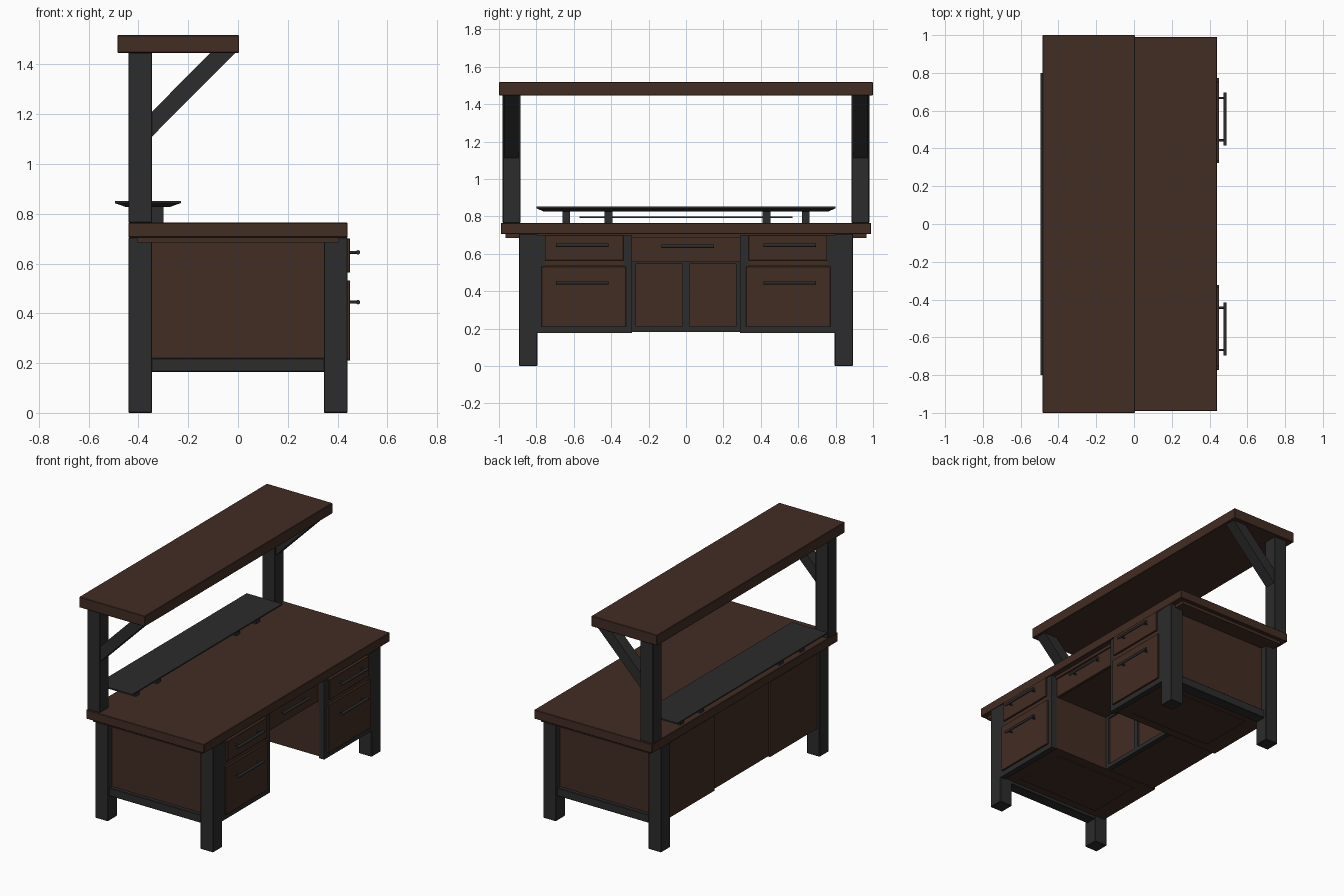
import bpy, bmesh, math
from mathutils import Vector

if "Cube" in bpy.data.objects:
    bpy.data.objects.remove(bpy.data.objects["Cube"])


def material(name, rgb):
    m = bpy.data.materials.new(name)
    m.diffuse_color = (*rgb, 1)
    m.use_nodes = True
    m.node_tree.nodes["Principled BSDF"].inputs["Base Color"].default_value = m.diffuse_color
    return m


WOOD = material("dark_walnut", (0.055, 0.026, 0.017))
METAL = material("charcoal_metal", (0.025, 0.025, 0.026))


def finish(name, bm, mat):
    bmesh.ops.recalc_face_normals(bm, faces=bm.faces)
    me = bpy.data.meshes.new(name)
    bm.to_mesh(me)
    bm.free()
    ob = bpy.data.objects.new(name, me)
    me.materials.append(mat)
    bpy.context.collection.objects.link(ob)
    return ob


def box(name, x, y, z, mat, bevel=0.0):
    """Box from (min, max) ranges on each axis."""
    y = sorted(y)
    bm = bmesh.new()
    bmesh.ops.create_cube(bm, size=1)
    for v in bm.verts:
        v.co = [(a + b) / 2 + c * (b - a) for (a, b), c in zip((x, y, z), v.co)]
    if bevel:
        bmesh.ops.bevel(bm, geom=bm.edges[:], offset=bevel, segments=1, affect='EDGES')
    return finish(name, bm, mat)


def prism(name, xz, y, mat):
    """Extrude an x/z profile along y."""
    bm = bmesh.new()
    f = bm.faces.new([bm.verts.new((px, y[0], pz)) for px, pz in xz])
    r = bmesh.ops.extrude_face_region(bm, geom=[f])
    for v in r["geom"]:
        if isinstance(v, bmesh.types.BMVert):
            v.co.y = y[1]
    return finish(name, bm, mat)


def rod(name, a, b, radius, mat):
    a, b = Vector(a), Vector(b)
    bm = bmesh.new()
    bmesh.ops.create_cone(bm, segments=12, radius1=radius, radius2=radius,
                          depth=(b - a).length, cap_ends=True)
    rot = (b - a).to_track_quat('Z', 'Y')
    for v in bm.verts:
        v.co = rot @ v.co + (a + b) / 2
    ob = finish(name, bm, mat)
    for p in ob.data.polygons:
        p.use_smooth = len(p.vertices) == 4
    return ob


def handle(name, x, y, z):
    """Bar pull with two stems; x is the drawer face."""
    rod(name + "_bar", (x + 0.033, y - 0.14, z), (x + 0.033, y + 0.14, z), 0.009, METAL)
    for i, d in enumerate((-0.112, 0.112)):
        rod(f"{name}_stem_{i}", (x - 0.005, y + d, z), (x + 0.033, y + d, z), 0.006, METAL)


# Desk top, its underside lip and the overhead shelf
box("desk_top", (-0.44, 0.44), (-0.99, 0.99), (0.705, 0.765), WOOD, 0.003)
box("desk_top_lip", (-0.405, 0.405), (-0.965, 0.965), (0.685, 0.706), WOOD)
box("overhead_shelf", (-0.485, 0.005), (-1, 1), (1.447, 1.518), WOOD, 0.003)

# Mirrored ends: legs, posts, braces, end panels, pedestals
for s, side in ((-1, "left"), (1, "right")):
    def m(a, b):
        return sorted((s * a, s * b))

    box(f"{side}_front_leg", (0.345, 0.44), m(0.795, 0.893), (0, 0.706), METAL, 0.003)
    box(f"{side}_back_leg", (-0.44, -0.345), m(0.795, 0.893), (0, 0.706), METAL, 0.003)
    box(f"{side}_shelf_post", (-0.44, -0.345), m(0.885, 0.98), (0.764, 1.448), METAL, 0.003)
    prism(f"{side}_shelf_brace", [(-0.346, 1.11), (-0.01, 1.448), (-0.11, 1.448), (-0.346, 1.21)],
          m(0.895, 0.972), METAL)
    box(f"{side}_end_panel", (-0.35, 0.35), m(0.79, 0.85), (0.215, 0.69), WOOD)
    box(f"{side}_end_rail", (-0.35, 0.35), m(0.80, 0.875), (0.165, 0.22), METAL, 0.003)

    # Pedestal cabinet with metal face frame
    box(f"{side}_pedestal", (-0.42, 0.41), m(0.295, 0.80), (0.185, 0.69), WOOD)
    box(f"{side}_pedestal_base_panel", (-0.30, 0.32), m(0.36, 0.74), (0.179, 0.19), WOOD)
    box(f"{side}_frame_inner", (0.40, 0.44), m(0.29, 0.335), (0.18, 0.70), METAL)
    box(f"{side}_frame_outer", (0.40, 0.44), m(0.755, 0.80), (0.18, 0.70), METAL)
    box(f"{side}_frame_bottom", (0.40, 0.44), m(0.29, 0.80), (0.175, 0.21), METAL)
    box(f"{side}_frame_divider", (0.40, 0.44), m(0.33, 0.76), (0.535, 0.565), WOOD)

    # Drawers and pulls
    box(f"{side}_upper_drawer", (0.41, 0.451), m(0.335, 0.755), (0.565, 0.70), WOOD, 0.002)
    box(f"{side}_lower_drawer", (0.41, 0.451), m(0.322, 0.772), (0.21, 0.532), WOOD, 0.002)
    handle(f"{side}_upper_handle", 0.449, s * 0.555, 0.645)
    handle(f"{side}_lower_handle", 0.449, s * 0.555, 0.445)

    # Centre cabinet door
    box(f"{side}_centre_door", (-0.05, -0.025), m(0.018, 0.268), (0.21, 0.545), WOOD)
    box(f"{side}_centre_stile", (-0.05, -0.015), m(0.268, 0.296), (0.185, 0.56), METAL)

# Centre cabinet behind the knee space
box("centre_cabinet", (-0.41, -0.04), (-0.296, 0.296), (0.19, 0.69), WOOD)
box("centre_mullion", (-0.05, -0.015), (-0.018, 0.018), (0.19, 0.55), METAL)
box("centre_bottom_rail", (-0.05, -0.015), (-0.296, 0.296), (0.182, 0.21), METAL)
box("centre_top_rail", (-0.05, -0.015), (-0.296, 0.296), (0.545, 0.56), METAL)

# Centre drawer over the knee space
box("centre_drawer_box", (-0.04, 0.38), (-0.295, 0.295), (0.56, 0.69), WOOD)
box("centre_drawer_front", (0.375, 0.395), (-0.29, 0.29), (0.555, 0.688), WOOD, 0.002)
handle("centre_handle", 0.393, 0.01, 0.64)

# Raised monitor tray: bevelled underside, feet and a thin stretcher
tray = box("monitor_tray", (-0.495, -0.23), (-0.80, 0.80), (0.827, 0.852), METAL)
bm = bmesh.new()
bm.from_mesh(tray.data)
low = [f for f in bm.faces if f.normal.z < -0.9]
for v in low[0].verts:
    v.co.x += 0.045 if v.co.x < -0.36 else -0.045
    v.co.y *= 0.955
top = [v for v in bm.verts if v.co.z > 0.84]
r = bmesh.ops.extrude_face_region(bm, geom=[f for f in bm.faces if f.normal.z > 0.9])
for v in top:
    v.co.z = 0.843
bm.to_mesh(tray.data)
bm.free()
for i, y in enumerate((-0.64, -0.415, 0.43, 0.64)):
    box(f"tray_foot_{i}", (-0.42, -0.30), (y - 0.021, y + 0.021), (0.764, 0.83), METAL)
box("tray_stretcher", (-0.40, -0.31), (-0.57, 0.57), (0.79, 0.80), METAL)
